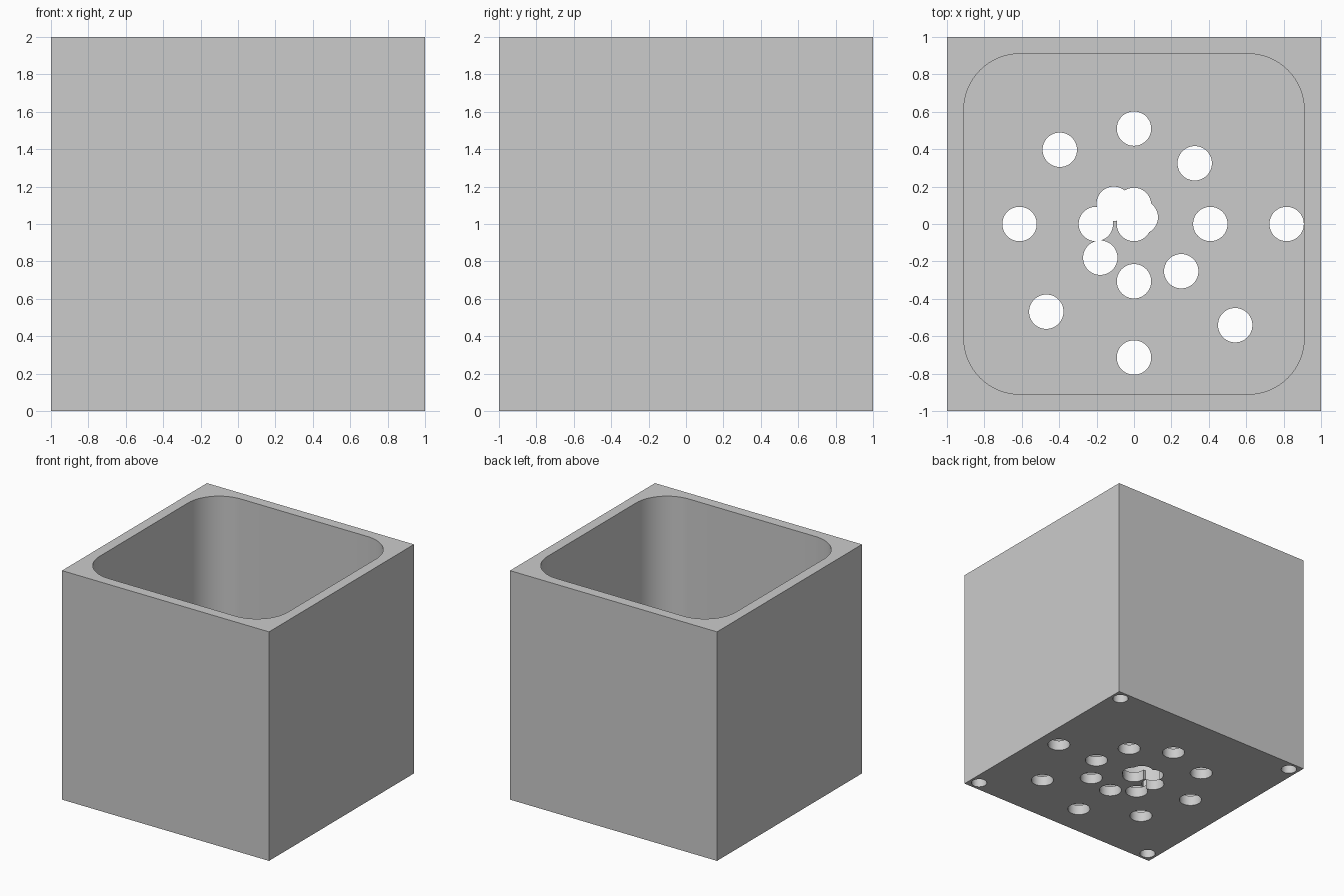
import bpy
from math import radians, cos, sin, pi

default = bpy.data.objects.get("Cube")
if default:
    bpy.data.objects.remove(default, do_unlink=True)

WALL = 0.09          # wall and floor thickness
CORNER = 0.30        # inner corner radius
VENT_RADIUS = 0.092
VENT_STEP = 0.051    # spiral growth per hole

grey = bpy.data.materials.new("plain grey")
grey.use_nodes = True
colour = (0.6, 0.6, 0.6, 1)
grey.diffuse_color = colour
grey.node_tree.nodes["Principled BSDF"].inputs["Base Color"].default_value = colour


def cylinder(name, x, y, z0, z1, radius, sides=48):
    bpy.ops.mesh.primitive_cylinder_add(
        vertices=sides, radius=radius, depth=z1 - z0, location=(x, y, (z0 + z1) / 2))
    bpy.context.object.name = name
    return bpy.context.object


def rounded_block(name, half, radius, z0, z1, steps=16):
    """Upright block with rounded vertical corners."""
    ring = []
    for quarter in range(4):
        middle = pi / 4 + quarter * pi / 2
        cx = (half - radius) * (1 if cos(middle) > 0 else -1)
        cy = (half - radius) * (1 if sin(middle) > 0 else -1)
        for i in range(steps + 1):
            a = quarter * pi / 2 + i / steps * pi / 2
            ring.append((cx + radius * cos(a), cy + radius * sin(a)))
    n = len(ring)
    verts = [(x, y, z) for z in (z0, z1) for x, y in ring]
    faces = [tuple(reversed(range(n))), tuple(range(n, 2 * n))]
    faces += [(i, (i + 1) % n, n + (i + 1) % n, n + i) for i in range(n)]
    mesh = bpy.data.meshes.new(name)
    mesh.from_pydata(verts, [], faces)
    block = bpy.data.objects.new(name, mesh)
    bpy.context.collection.objects.link(block)
    return block


def cut(target, cutter):
    cutter.hide_render = True
    mod = target.modifiers.new(cutter.name, "BOOLEAN")
    mod.operation, mod.solver, mod.object = "DIFFERENCE", "EXACT", cutter
    bpy.context.view_layer.objects.active = target
    bpy.ops.object.modifier_apply(modifier=mod.name)
    bpy.data.objects.remove(cutter, do_unlink=True)


# Outer box
bpy.ops.mesh.primitive_cube_add(size=2, location=(0, 0, 1))
planter = bpy.context.object
planter.name = "planter_box"
planter.data.materials.append(grey)

# Rounded cavity, open at the top
cut(planter, rounded_block("cavity_cutter", 1 - WALL, CORNER, WALL, 2.2))

# Drain holes on a spiral, one every eighth of a turn
for i in range(17):
    a = i * pi / 4
    r = i * VENT_STEP
    cut(planter, cylinder("drain_cutter", r * cos(a), r * sin(a), -0.1, WALL + 0.1, VENT_RADIUS))

# Blind sockets under the four corners
for sx in (-1, 1):
    for sy in (-1, 1):
        cut(planter, cylinder("socket_cutter", sx * 0.914, sy * 0.914, -0.1, 0.09, 0.064, 32))

# Smooth round walls, crisp edges
bpy.ops.object.select_all(action="DESELECT")
planter.select_set(True)
bpy.context.view_layer.objects.active = planter
bpy.ops.object.shade_smooth_by_angle(angle=radians(30))
